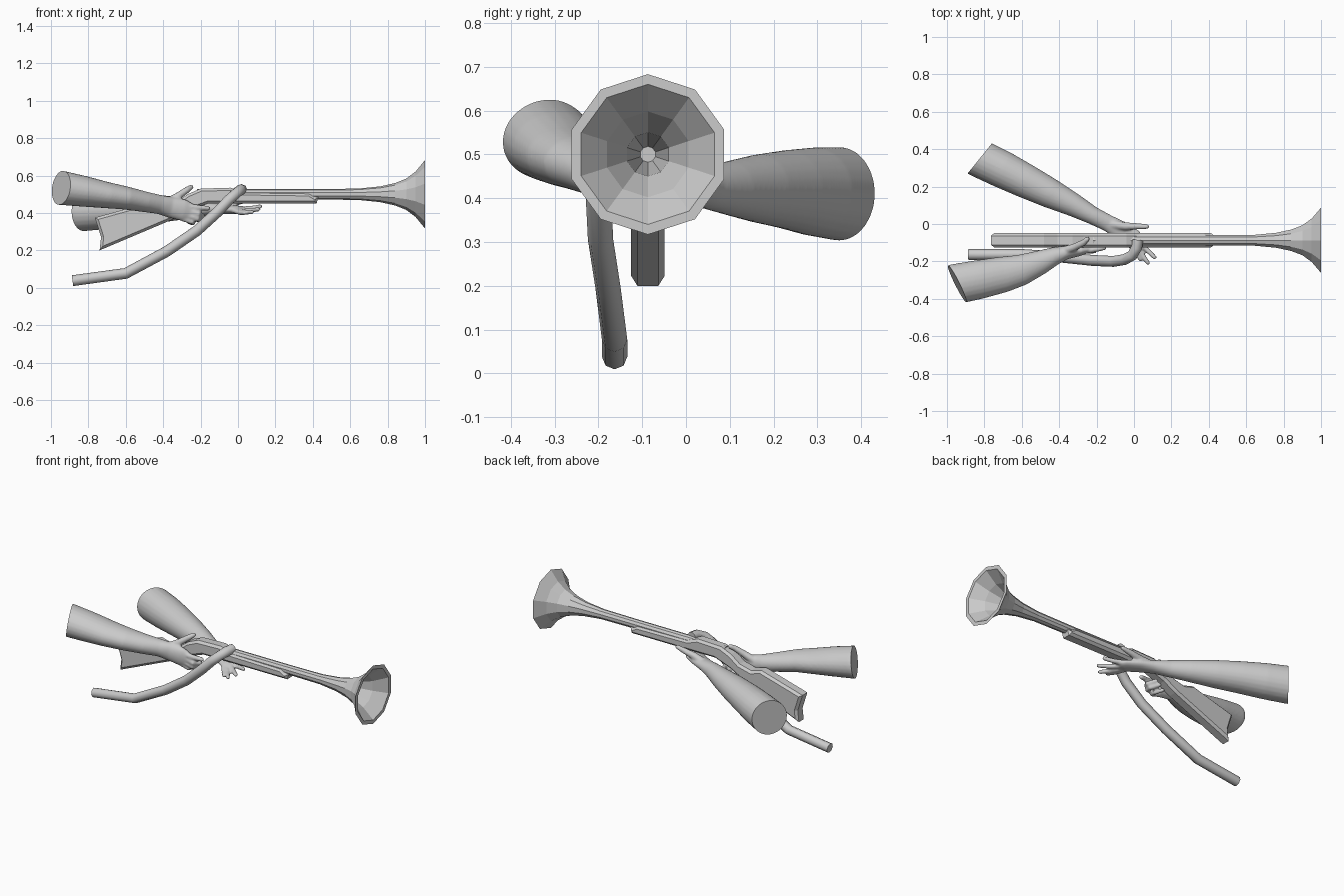
import bpy, bmesh, math
from mathutils import Vector

GY = -0.087   # centre plane of the gun


def make_object(name, bm):
    bmesh.ops.recalc_face_normals(bm, faces=bm.faces)
    me = bpy.data.meshes.new(name)
    bm.to_mesh(me)
    bm.free()
    ob = bpy.data.objects.new(name, me)
    bpy.context.collection.objects.link(ob)
    return ob


def select(ob):
    bpy.ops.object.select_all(action='DESELECT')
    ob.select_set(True)
    bpy.context.view_layer.objects.active = ob


def loft(bm, path, sides):
    """Closed tube through (x, y, z, side radius, up radius) sections."""
    pts = [Vector(p[:3]) for p in path]
    rings = []
    for i, p in enumerate(path):
        tan = (pts[min(i + 1, len(pts) - 1)] - pts[max(i - 1, 0)]).normalized()
        side = tan.cross(Vector((0, 0, 1))).normalized()
        up = side.cross(tan)
        ring = []
        for k in range(sides):
            a = 2 * math.pi * k / sides
            ring.append(bm.verts.new(pts[i] + side * (p[3] * math.cos(a)) + up * (p[-1] * math.sin(a))))
        rings.append(ring)
    for r, s in zip(rings, rings[1:]):
        for k in range(sides):
            j = (k + 1) % sides
            bm.faces.new((r[k], r[j], s[j], s[k]))
    bm.faces.new(rings[0])
    bm.faces.new(rings[-1])


def finger(bm, pts, r0, r1):
    """Tapered digit with a rounded tip."""
    n = len(pts) - 1
    path = [(*p, r0 + (r1 - r0) * i / n) for i, p in enumerate(pts)]
    a, b = Vector(pts[-2]), Vector(pts[-1])
    d = (b - a).normalized()
    path += [(*(b + d * r1 * 0.6), r1 * 0.8), (*(b + d * r1), r1 * 0.3)]
    loft(bm, path, 12)


def arm(name, sections, fingers, cut, normal):
    """Forearm and hand fused into one skin, cut flat at the elbow end."""
    bm = bmesh.new()
    loft(bm, sections, 24)
    for pts, r0, r1 in fingers:
        finger(bm, pts, r0, r1)
    ob = make_object(name, bm)
    select(ob)
    m = ob.modifiers.new("fuse", 'REMESH')
    m.mode = 'VOXEL'
    m.voxel_size = 0.006
    s = ob.modifiers.new("soften", 'SMOOTH')
    s.factor = 0.5
    s.iterations = 8
    for mod in ("fuse", "soften"):
        bpy.ops.object.modifier_apply(modifier=mod)
    bm = bmesh.new()
    bm.from_mesh(ob.data)
    bmesh.ops.bisect_plane(bm, geom=bm.verts[:] + bm.edges[:] + bm.faces[:],
                           plane_co=cut, plane_no=normal, clear_outer=True)
    bmesh.ops.holes_fill(bm, edges=[e for e in bm.edges if e.is_boundary], sides=0)
    bm.to_mesh(ob.data)
    bm.free()
    bpy.ops.object.shade_smooth_by_angle(angle=math.radians(50))


def extrude_profile(name, prof, half, bevel):
    """Side profile (x, z) thickened about the gun plane, with chamfered edges."""
    bm = bmesh.new()
    f = bm.faces.new([bm.verts.new((x, GY - half, z)) for x, z in prof])
    ext = bmesh.ops.extrude_face_region(bm, geom=[f])
    bmesh.ops.translate(bm, vec=(0, 2 * half, 0),
                        verts=[v for v in ext['geom'] if isinstance(v, bmesh.types.BMVert)])
    rim = [e for e in bm.edges if abs(e.verts[0].co.y - e.verts[1].co.y) < 1e-5]
    bmesh.ops.bevel(bm, geom=rim, offset=bevel, segments=1, affect='EDGES', clamp_overlap=True)
    return make_object(name, bm)


# Barrel with flared bell: outer skin, rim, then the inside of the horn
horn = [(-0.22, 0.028), (0.40, 0.028), (0.64, 0.030), (0.76, 0.042), (0.84, 0.060),
        (0.90, 0.084), (0.95, 0.122), (1.0, 0.183), (1.0, 0.160), (0.93, 0.098),
        (0.84, 0.050), (0.62, 0.018)]
bm = bmesh.new()
rings = [[bm.verts.new((x, GY + r * math.sin(2 * math.pi * k / 10), 0.5 + r * math.cos(2 * math.pi * k / 10)))
          for k in range(10)] for x, r in horn]
for r, s in zip(rings, rings[1:]):
    for k in range(10):
        j = (k + 1) % 10
        bm.faces.new((r[k], r[j], s[j], s[k]))
bm.faces.new(rings[0])
bm.faces.new(rings[-1])
make_object("horn_barrel", bm)

# Wooden stock: butt, grip and receiver, fore-end
extrude_profile("stock", [
    (-0.765, 0.375), (-0.48, 0.455), (-0.41, 0.435), (-0.33, 0.455), (-0.27, 0.50),
    (-0.20, 0.530), (-0.04, 0.535), (0.03, 0.51), (0.38, 0.505), (0.41, 0.487), (0.43, 0.485), (0.42, 0.45), (-0.16, 0.45),
    (-0.27, 0.41), (-0.35, 0.365), (-0.74, 0.20), (-0.732, 0.27)], 0.038, 0.014)

# Feed hose
bm = bmesh.new()
loft(bm, [(*p, 0.029) for p in [
    (0.02, -0.085, 0.525), (0.015, -0.125, 0.525), (-0.01, -0.168, 0.505), (-0.05, -0.19, 0.468),
    (-0.11, -0.20, 0.405), (-0.22, -0.195, 0.305), (-0.38, -0.178, 0.195), (-0.60, -0.163, 0.077),
    (-0.885, -0.163, 0.038)]], 8)
hose = make_object("feed_hose", bm)
select(hose)
bpy.ops.object.shade_smooth_by_angle(angle=math.radians(50))

# Right arm: hand grips the stock behind the receiver
arm("right_arm", [
    (-1.10, -0.375, 0.555, 0.108, 0.095), (-0.95, -0.32, 0.535, 0.108, 0.092),
    (-0.82, -0.295, 0.515, 0.104, 0.082), (-0.70, -0.27, 0.495, 0.096, 0.070),
    (-0.60, -0.245, 0.480, 0.083, 0.062), (-0.50, -0.205, 0.460, 0.065, 0.055),
    (-0.42, -0.170, 0.445, 0.048, 0.051), (-0.36, -0.152, 0.430, 0.036, 0.056),
    (-0.29, -0.143, 0.415, 0.028, 0.058), (-0.25, -0.138, 0.405, 0.018, 0.045)],
    [([(-0.38, -0.145, 0.455), (-0.32, -0.125, 0.490), (-0.27, -0.100, 0.525), (-0.25, -0.080, 0.538)], 0.024, 0.014),
     ([(-0.29, -0.140, 0.440), (-0.23, -0.140, 0.430), (-0.16, -0.128, 0.425)], 0.019, 0.013),
     ([(-0.28, -0.142, 0.415), (-0.21, -0.142, 0.395), (-0.19, -0.110, 0.385), (-0.215, -0.065, 0.392)], 0.018, 0.013),
     ([(-0.28, -0.142, 0.390), (-0.215, -0.140, 0.370), (-0.205, -0.105, 0.362), (-0.235, -0.060, 0.372)], 0.018, 0.013),
     ([(-0.30, -0.142, 0.372), (-0.245, -0.138, 0.352), (-0.24, -0.105, 0.345), (-0.265, -0.065, 0.352)], 0.016, 0.012)],
    (-0.945, -0.32, 0.535), (-0.88, -0.44, 0.13))

# Left arm: palm supports the gun from below, thumb up the far side
arm("left_arm", [
    (-0.95, 0.42, 0.405, 0.10, 0.105), (-0.825, 0.35, 0.41, 0.102, 0.107),
    (-0.70, 0.29, 0.415, 0.100, 0.101), (-0.58, 0.23, 0.420, 0.092, 0.090),
    (-0.45, 0.165, 0.422, 0.080, 0.078), (-0.32, 0.100, 0.423, 0.062, 0.062),
    (-0.22, 0.045, 0.424, 0.048, 0.048), (-0.14, 0.005, 0.423, 0.045, 0.034),
    (-0.07, -0.035, 0.420, 0.052, 0.026), (0.0, -0.080, 0.417, 0.052, 0.022),
    (0.025, -0.10, 0.416, 0.040, 0.015)],
    [([(-0.13, 0.0, 0.43), (-0.05, -0.012, 0.450), (0.02, -0.012, 0.465), (0.07, -0.014, 0.475)], 0.026, 0.013),
     ([(0.0, -0.055, 0.42), (0.07, -0.088, 0.424), (0.12, -0.115, 0.435)], 0.017, 0.012),
     ([(0.0, -0.080, 0.417), (0.06, -0.130, 0.412), (0.11, -0.178, 0.420)], 0.017, 0.012),
     ([(-0.01, -0.10, 0.415), (0.04, -0.160, 0.404), (0.075, -0.208, 0.405)], 0.017, 0.012),
     ([(-0.03, -0.10, 0.415), (0.01, -0.155, 0.402), (0.035, -0.190, 0.400)], 0.015, 0.011)],
    (-0.825, 0.35, 0.41), (-0.78, 0.63, 0.0))
